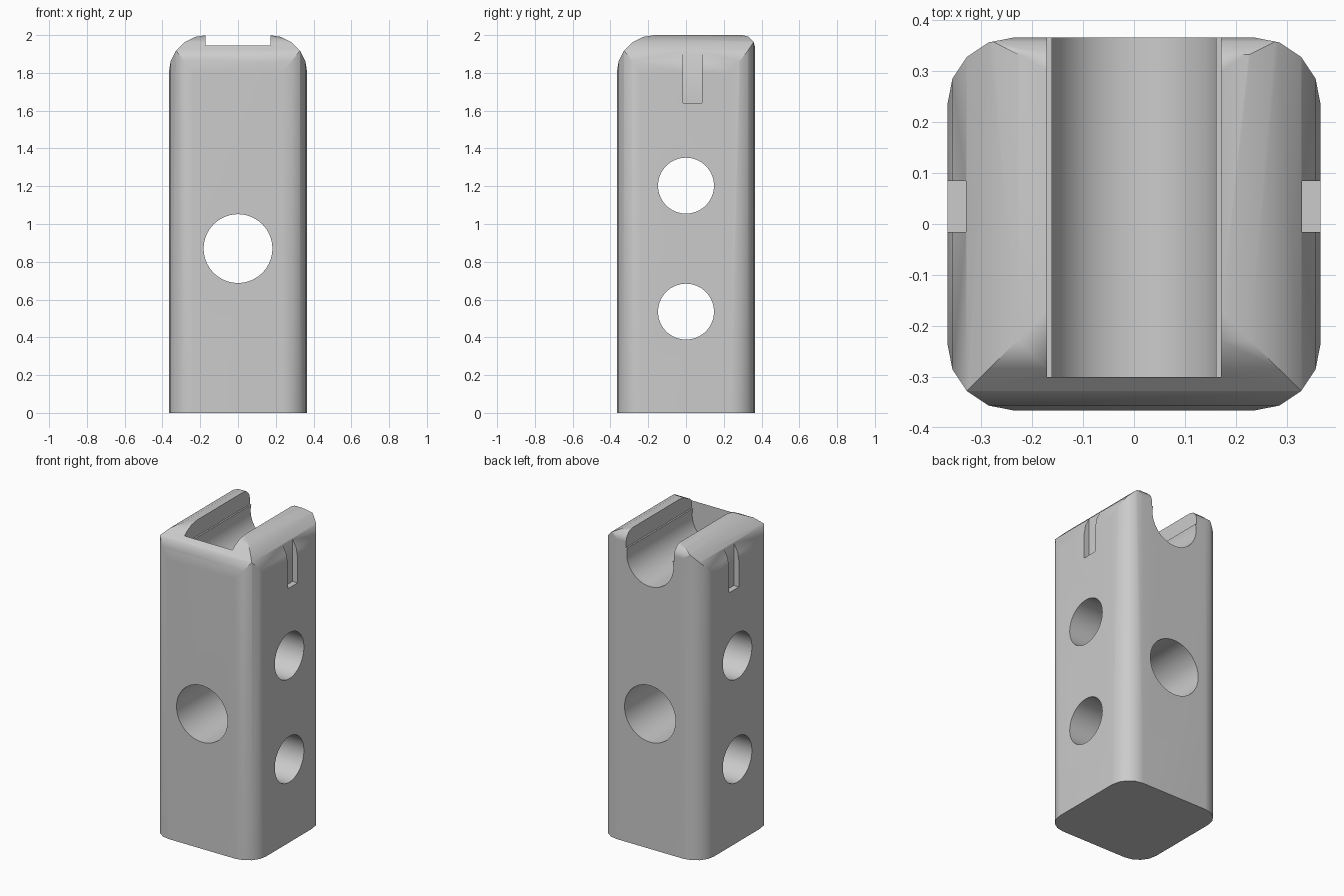
import bpy, bmesh
from math import sin, cos, pi, radians, asin
from mathutils import Vector

cube = bpy.data.objects.get("Cube")
if cube:
    bpy.data.objects.remove(cube, do_unlink=True)

GREY = (0.6, 0.6, 0.6, 1.0)
mat = bpy.data.materials.new("light grey")
mat.use_nodes = True
mat.diffuse_color = GREY
bsdf = next(n for n in mat.node_tree.nodes if n.type == 'BSDF_PRINCIPLED')
bsdf.inputs["Base Color"].default_value = GREY

HALF = 0.366   # half width of the block
TOP = 2.0


def arc(cx, cy, r, a0, a1, steps):
    """Points on an arc, angles in degrees."""
    angles = [radians(a0 + (a1 - a0) * i / steps) for i in range(steps + 1)]
    return [(cx + r * cos(a), cy + r * sin(a)) for a in angles]


def prism(name, profile, axis, start, end):
    """Extrude a closed 2D profile along the x, y or z axis."""
    place = {'x': lambda u, v, w: Vector((w, u, v)),
             'y': lambda u, v, w: Vector((u, w, v)),
             'z': lambda u, v, w: Vector((u, v, w))}[axis]
    bm = bmesh.new()
    low = [bm.verts.new(place(u, v, start)) for u, v in profile]
    high = [bm.verts.new(place(u, v, end)) for u, v in profile]
    bm.faces.new(low)
    bm.faces.new(high)
    n = len(low)
    for i in range(n):
        j = (i + 1) % n
        bm.faces.new((low[i], low[j], high[j], high[i]))
    bmesh.ops.recalc_face_normals(bm, faces=bm.faces)
    mesh = bpy.data.meshes.new(name)
    bm.to_mesh(mesh)
    bm.free()
    mesh.materials.append(mat)
    obj = bpy.data.objects.new(name, mesh)
    bpy.context.collection.objects.link(obj)
    return obj


def combine(target, tool, operation):
    """Apply a boolean and discard the tool."""
    tool.hide_render = True
    mod = target.modifiers.new("shape", 'BOOLEAN')
    mod.operation = operation
    mod.solver = 'EXACT'
    mod.object = tool
    bpy.context.view_layer.objects.active = target
    bpy.ops.object.modifier_apply(modifier=mod.name)
    bpy.data.objects.remove(tool, do_unlink=True)


# Upright block with rounded vertical corners
r = 0.13
c = HALF - r
outline = (arc(c, c, r, 0, 90, 4) + arc(-c, c, r, 90, 180, 4)
           + arc(-c, -c, r, 180, 270, 4) + arc(c, -c, r, 270, 360, 4))
block = prism("block", outline, 'z', 0, TOP + 0.1)

# Rounded top: large radius on the front and sides, small on the back
R = 0.2
wide = HALF + 0.0005
s = wide - R
across = ([(-wide, -0.1), (wide, -0.1)] + arc(s, TOP - R, R, 0, 90, 5)
          + arc(-s, TOP - R, R, 90, 180, 5))
combine(block, prism("side_rounding", across, 'y', -1, 1), 'INTERSECT')

b = 0.068
along = ([(-wide, -0.1), (wide, -0.1)] + arc(wide - b, TOP - b, b, 0, 90, 3)
         + arc(-s, TOP - R, R, 90, 180, 5))
combine(block, prism("front_back_rounding", along, 'x', -1, 1), 'INTERSECT')

# Open channel from the back: round trough below a slightly wider slot
trough_r, trough_z, ledge, slot = 0.166, 1.856, 0.16, 0.171
tilt = 14
ledge_z = trough_z + trough_r * sin(radians(tilt))
channel = (arc(0, trough_z, trough_r, 180 - tilt, 360 + tilt, 36)
           + [(slot, ledge_z), (slot, TOP + 0.1),
              (-slot, TOP + 0.1), (-slot, ledge_z)])
combine(block, prism("channel_cutter", channel, 'y', -0.3, 0.5), 'DIFFERENCE')

# Bolt holes: one front to back, two side to side
combine(block, prism("front_hole_cutter", arc(0, 0.87, 0.182, 0, 354.375, 63),
                     'y', -1, 1), 'DIFFERENCE')
for z in (0.536, 1.203):
    combine(block, prism("side_hole_cutter", arc(0, z, 0.148, 0, 354.375, 63),
                         'x', -1, 1), 'DIFFERENCE')

# Shallow upright notch in each side
notch = [(-0.016, 1.64), (0.084, 1.64), (0.084, 2.1), (-0.016, 2.1)]
for side in (-1, 1):
    combine(block, prism("notch_cutter", notch, 'x', side * 0.33, side * 0.5),
            'DIFFERENCE')

# Smooth shading with crisp edges
bpy.ops.object.select_all(action='DESELECT')
block.select_set(True)
bpy.context.view_layer.objects.active = block
bpy.ops.object.shade_smooth_by_angle(angle=radians(32))
weighted = block.modifiers.new("even_shading", 'WEIGHTED_NORMAL')
weighted.keep_sharp = True
